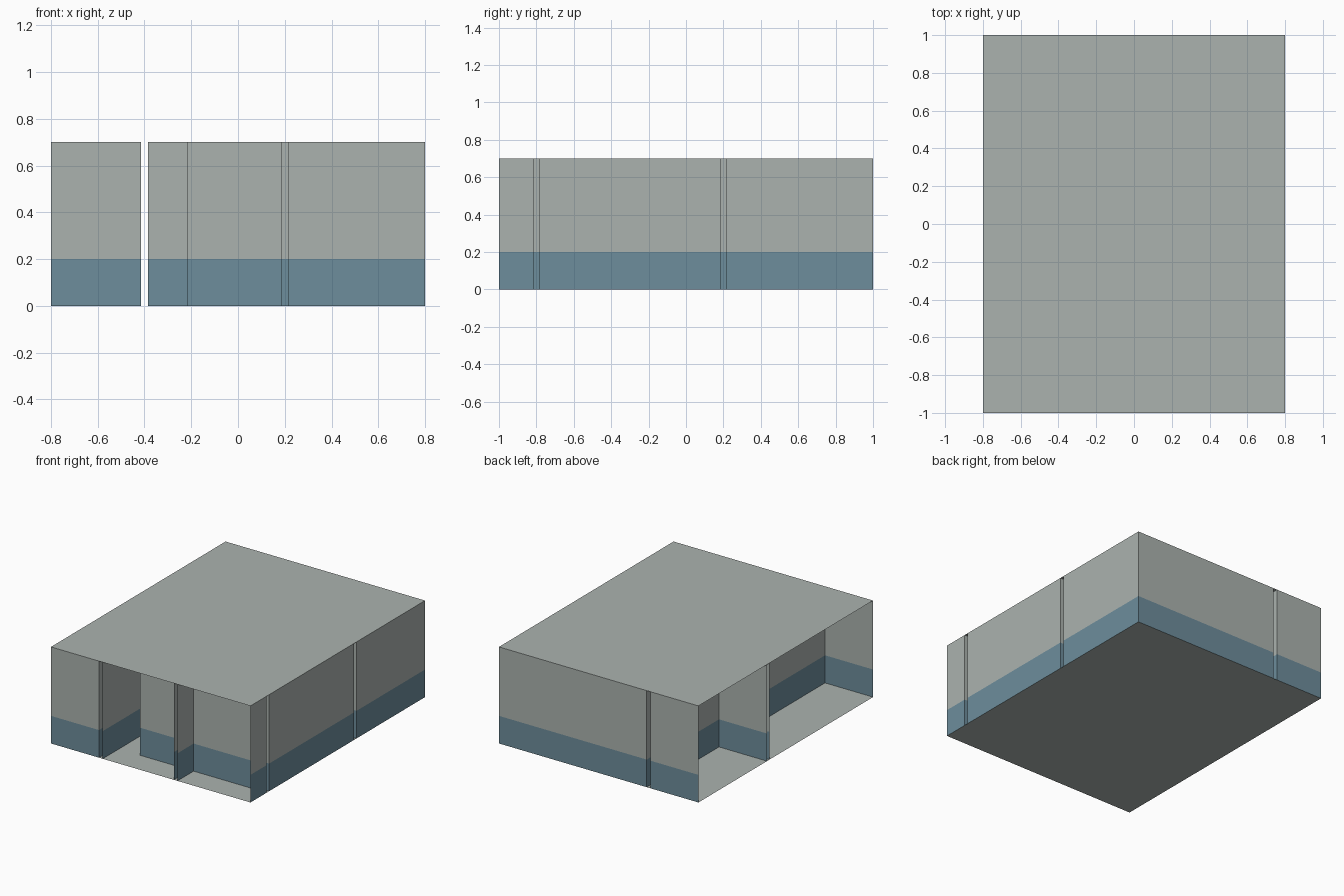
import bpy
import bmesh

cube = bpy.data.objects.get("Cube")
if cube:
    bpy.data.objects.remove(cube)

HALF_X, HALF_Y, HEIGHT, DADO = 0.8, 1.0, 0.7, 0.2
GAP = 0.015  # half the thickness of the hollow inner walls


def make_material(name, rgb):
    mat = bpy.data.materials.new(name)
    mat.use_nodes = True
    colour = (*rgb, 1)
    mat.diffuse_color = colour
    bsdf = mat.node_tree.nodes["Principled BSDF"]
    bsdf.inputs["Base Color"].default_value = colour
    bsdf.inputs["Roughness"].default_value = 0.9
    return mat


grey = make_material("pale_grey", (0.41, 0.45, 0.43))
blue = make_material("slate_blue", (0.155, 0.27, 0.335))


def finish(name, bm, materials):
    mesh = bpy.data.meshes.new(name)
    bm.to_mesh(mesh)
    bm.free()
    for mat in materials:
        mesh.materials.append(mat)
    obj = bpy.data.objects.new(name, mesh)
    bpy.context.collection.objects.link(obj)


def slab(name, z):
    """Flat sheet covering the whole plan."""
    bm = bmesh.new()
    corners = [(-1, -1), (1, -1), (1, 1), (-1, 1)]
    bm.faces.new([bm.verts.new((HALF_X * x, HALF_Y * y, z)) for x, y in corners])
    finish(name, bm, [grey])


def walls(name, path, closed=False):
    """Thin wall sheet along a plan path, blue below the dado line."""
    bm = bmesh.new()
    rows = [[bm.verts.new((x, y, z)) for x, y in path] for z in (0, DADO, HEIGHT)]
    count = len(path)
    for low, high in zip(rows, rows[1:]):
        for i in range(count if closed else count - 1):
            j = (i + 1) % count
            face = bm.faces.new((low[i], low[j], high[j], high[i]))
            face.material_index = 1 if face.calc_center_median().z < DADO else 0
    finish(name, bm, [grey, blue])


slab("floor", 0)
slab("roof", HEIGHT)

# Centre lines of the inner walls
SPINE, PASSAGE, STUB = -0.4, -0.2, 0.2   # along x
FRONT, CROSS = -0.8, 0.2                 # along y
X, Y, g = HALF_X, HALF_Y, GAP

# Passage from the open front into the large back room
walls("hall_walls", [
    (STUB - g, -Y), (STUB - g, FRONT - g), (PASSAGE - g, FRONT - g),
    (PASSAGE - g, CROSS + g), (X, CROSS + g), (X, Y),
    (SPINE + g, Y), (SPINE + g, -Y)])

# Enclosed middle room
walls("middle_room_walls", [
    (PASSAGE + g, FRONT + g), (X, FRONT + g),
    (X, CROSS - g), (PASSAGE + g, CROSS - g)], closed=True)

# Shallow bay open at the front
walls("front_bay_walls", [
    (X, -Y), (X, FRONT - g), (STUB + g, FRONT - g), (STUB + g, -Y)])

# Two side rooms open on the right-hand side
for name, y0, y1 in (("front_side_room_walls", -Y, CROSS - g),
                     ("back_side_room_walls", CROSS + g, Y)):
    walls(name, [(-X, y0), (SPINE - g, y0), (SPINE - g, y1), (-X, y1)])
